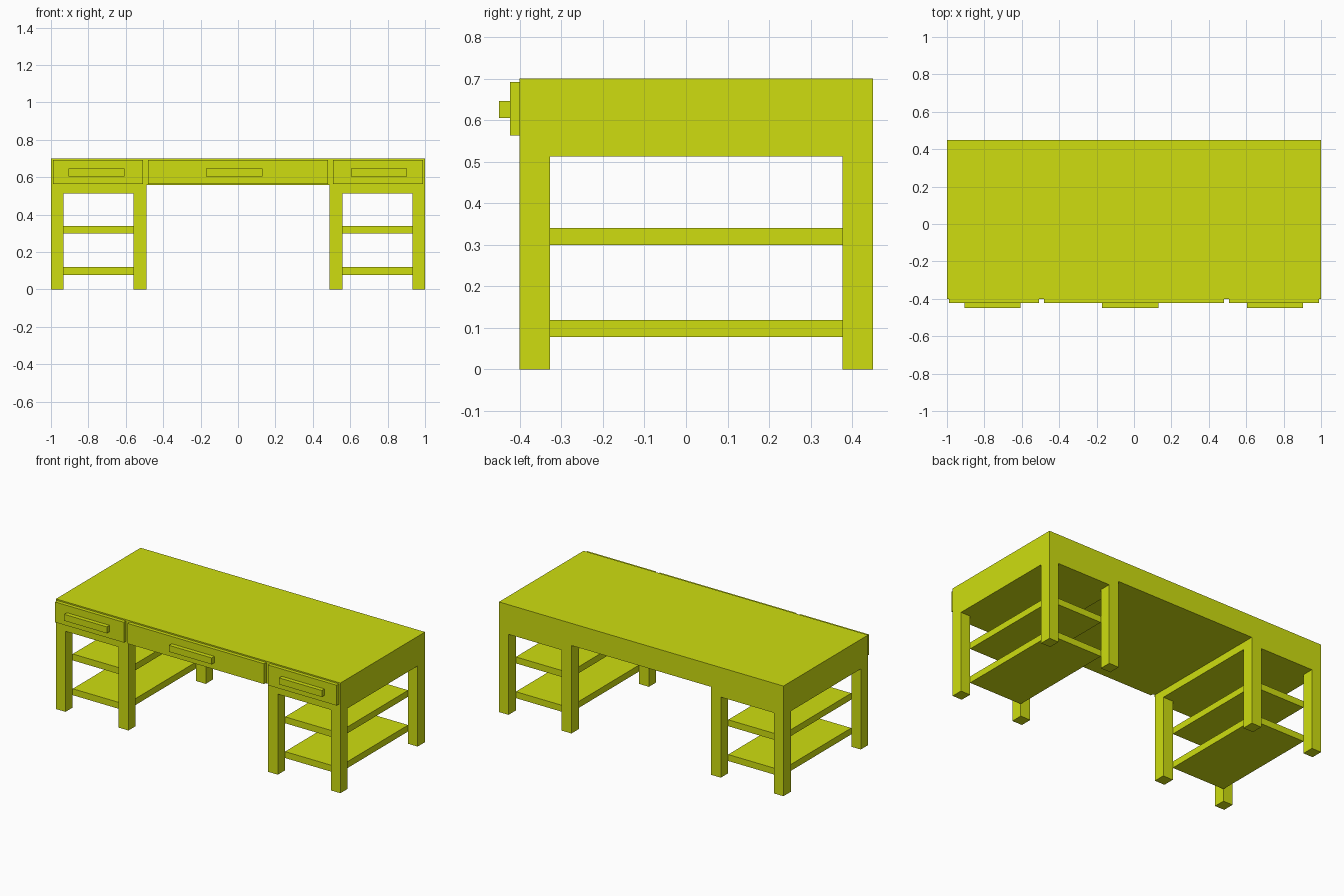
import bpy

if "Cube" in bpy.data.objects:
    bpy.data.objects.remove(bpy.data.objects["Cube"])

paint = bpy.data.materials.new("yellow_green_paint")
paint.diffuse_color = (0.62, 0.73, 0.005, 1.0)
paint.use_nodes = True
paint.node_tree.nodes["Principled BSDF"].inputs["Base Color"].default_value = paint.diffuse_color


def box(name, x, y, z):
    """Axis-aligned box from (min, max) ranges."""
    bpy.ops.mesh.primitive_cube_add(
        size=1, location=[(a + b) / 2 for a, b in (x, y, z)])
    ob = bpy.context.object
    ob.name = name
    ob.scale = [abs(b - a) for a, b in (x, y, z)]
    bpy.ops.object.transform_apply(location=False, rotation=False, scale=True)
    ob.data.materials.append(paint)
    return ob


FRONT, BACK = -0.40, 0.45
LEG_FRONT, LEG_BACK = -0.327, 0.376      # inner faces of the legs
OUT, LEG_OUT, LEG_IN, IN = 1.0, 0.933, 0.56, 0.49
RAIL_Z, BODY_Z, TOP_Z = 0.512, 0.559, 0.70

# Thick desk body
box("desk_top", (-OUT, OUT), (FRONT, BACK), (BODY_Z, TOP_Z))

# Two open pedestals with a cap, four legs and two shelves each
for side, s in (("left", -1), ("right", 1)):
    box(f"{side}_pedestal_cap", (s * IN, s * OUT), (FRONT, BACK), (RAIL_Z, BODY_Z))
    for xn, xa, xb in (("outer", LEG_OUT, OUT), ("inner", IN, LEG_IN)):
        for yn, y in (("front", (FRONT, LEG_FRONT)), ("back", (LEG_BACK, BACK))):
            box(f"{side}_{xn}_{yn}_leg", (s * xa, s * xb), y, (0, RAIL_Z))
    for level, z in (("lower", 0.078), ("upper", 0.299)):
        box(f"{side}_{level}_shelf", (s * LEG_IN, s * LEG_OUT),
            (LEG_FRONT, LEG_BACK), (z, z + 0.041))

# Drawer fronts with bar handles
for name, x, handle_x in (("left", (-0.99, -0.507), -0.757),
                          ("middle", (-0.48, 0.48), -0.02),
                          ("right", (0.507, 0.99), 0.754)):
    box(f"{name}_drawer_front", x, (-0.423, FRONT), (0.563, 0.692))
    box(f"{name}_drawer_handle", (handle_x - 0.15, handle_x + 0.15),
        (-0.45, -0.423), (0.605, 0.646))
